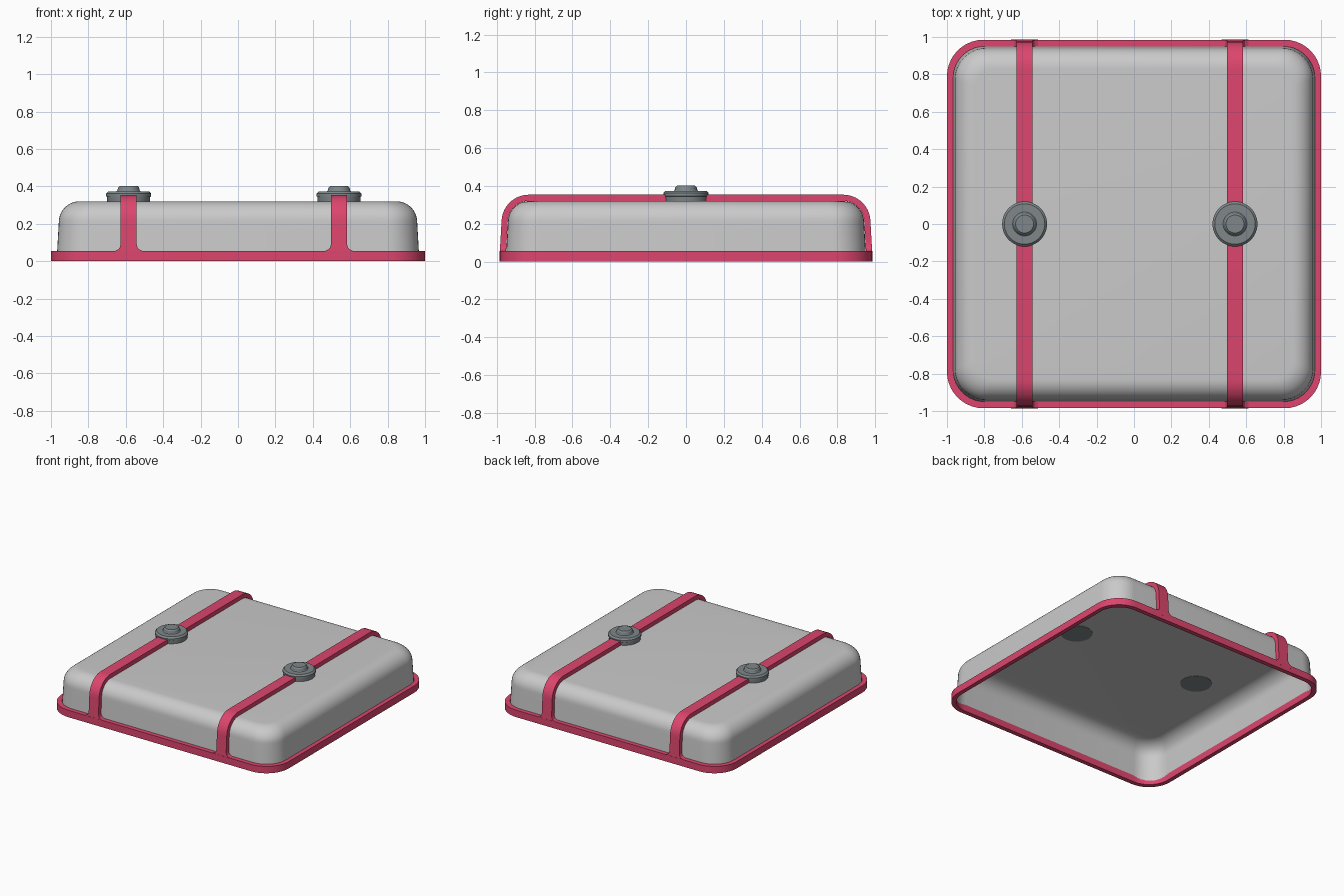
import bpy, bmesh, math

cube = bpy.data.objects.get("Cube")
if cube:
    bpy.data.objects.remove(cube, do_unlink=True)


def material(name, rgb):
    m = bpy.data.materials.new(name)
    m.use_nodes = True
    colour = (*rgb, 1)
    m.diffuse_color = colour
    m.node_tree.nodes["Principled BSDF"].inputs["Base Color"].default_value = colour
    return m


grey = material("light grey", (0.59, 0.59, 0.59))
pink = material("raspberry pink", (0.72, 0.06, 0.155))
steel = material("steel grey", (0.215, 0.245, 0.255))


def loft(name, rings, mat, cap_start=False, cap_end=False, closed=False, angle=30):
    """Skin a list of equal rings of points into one mesh."""
    bm = bmesh.new()
    loops = [[bm.verts.new(p) for p in ring] for ring in rings]
    pairs = list(zip(loops, loops[1:]))
    if closed:
        pairs.append((loops[-1], loops[0]))
    for a, b in pairs:
        for i in range(len(a)):
            j = (i + 1) % len(a)
            bm.faces.new((a[i], a[j], b[j], b[i]))
    if cap_start:
        bm.faces.new(loops[0][::-1])
    if cap_end:
        bm.faces.new(loops[-1])
    bmesh.ops.recalc_face_normals(bm, faces=bm.faces)
    mesh = bpy.data.meshes.new(name)
    bm.to_mesh(mesh)
    bm.free()
    mesh.materials.append(mat)
    obj = bpy.data.objects.new(name, mesh)
    bpy.context.collection.objects.link(obj)
    bpy.ops.object.select_all(action="DESELECT")
    obj.select_set(True)
    bpy.context.view_layer.objects.active = obj
    bpy.ops.object.shade_smooth_by_angle(angle=math.radians(angle))
    return obj


def rounded_rect(hx, hy, r, z, steps=10):
    points = []
    for k, (sx, sy) in enumerate([(1, 1), (-1, 1), (-1, -1), (1, -1)]):
        for i in range(steps + 1):
            a = math.pi / 2 * (k + i / steps)
            points.append((sx * (hx - r) + r * math.cos(a),
                           sy * (hy - r) + r * math.sin(a), z))
    return points


def circle(cx, r, z, steps=48):
    return [(cx + r * math.cos(math.tau * i / steps),
             r * math.sin(math.tau * i / steps), z) for i in range(steps)]


# Sloping wall and rounded shoulder, as (inset, height)
SHOULDER, TOP, LEAN = 0.11, 0.32, 0.012


def wall(offset=0.0, bottom=0.03, steps=10):
    foot = [bottom, 0.055, 0.065, 0.075, 0.09, 0.12, 0.16]
    points = [(LEAN * z / 0.21 - offset, z) for z in foot]
    r = SHOULDER + offset
    for i in range(steps + 1):
        a = math.pi / 2 * i / steps
        points.append((LEAN + SHOULDER - r * math.cos(a),
                       TOP - SHOULDER + r * math.sin(a)))
    return points


# Open-bottomed cover
HX, HY = 0.97, 0.953
loft("cover_shell", [rounded_rect(HX - d, HY - d, 0.175 - d * 0.6, z)
                     for d, z in wall(bottom=0.005)], grey, cap_end=True)

# Rim band around the base
loft("base_rim", [rounded_rect(1, 0.985, 0.195, 0), rounded_rect(1, 0.985, 0.195, 0.055),
                  rounded_rect(0.967, 0.95, 0.17, 0.055), rounded_rect(0.967, 0.95, 0.17, 0)],
     pink, closed=True)


# Straps running front to back, flared where they meet the rim
def strap_width(z):
    t = min(max((z - 0.055) / 0.04, 0), 1)
    return 0.043 + 0.03 * (1 - math.sqrt(1 - (1 - t) ** 2))


def strap(name, x):
    half = list(zip(wall(0.034), wall(0.001)))
    path = [(-1, pair) for pair in half] + [(1, pair) for pair in reversed(half)]
    rings = []
    for side, ((d_out, z_out), (d_in, z_in)) in path:
        w = strap_width(z_out)
        y_out, y_in = side * (HY - d_out), side * (HY - d_in)
        rings.append([(x - w, y_out, z_out), (x + w, y_out, z_out),
                      (x + w, y_in, z_in), (x - w, y_in, z_in)])
    loft(name, rings, pink, cap_start=True, cap_end=True)


# Stepped round knob on each strap
KNOB = [(0.114, 0.318), (0.116, 0.345), (0.12, 0.347), (0.12, 0.362), (0.108, 0.374),
        (0.064, 0.374), (0.06, 0.378), (0.056, 0.394), (0.048, 0.402)]

for side, x in (("right", -0.585), ("left", 0.54)):
    strap(side + "_strap", x)
    loft(side + "_knob", [circle(x, r, z) for r, z in KNOB], steel,
         cap_start=True, cap_end=True)
